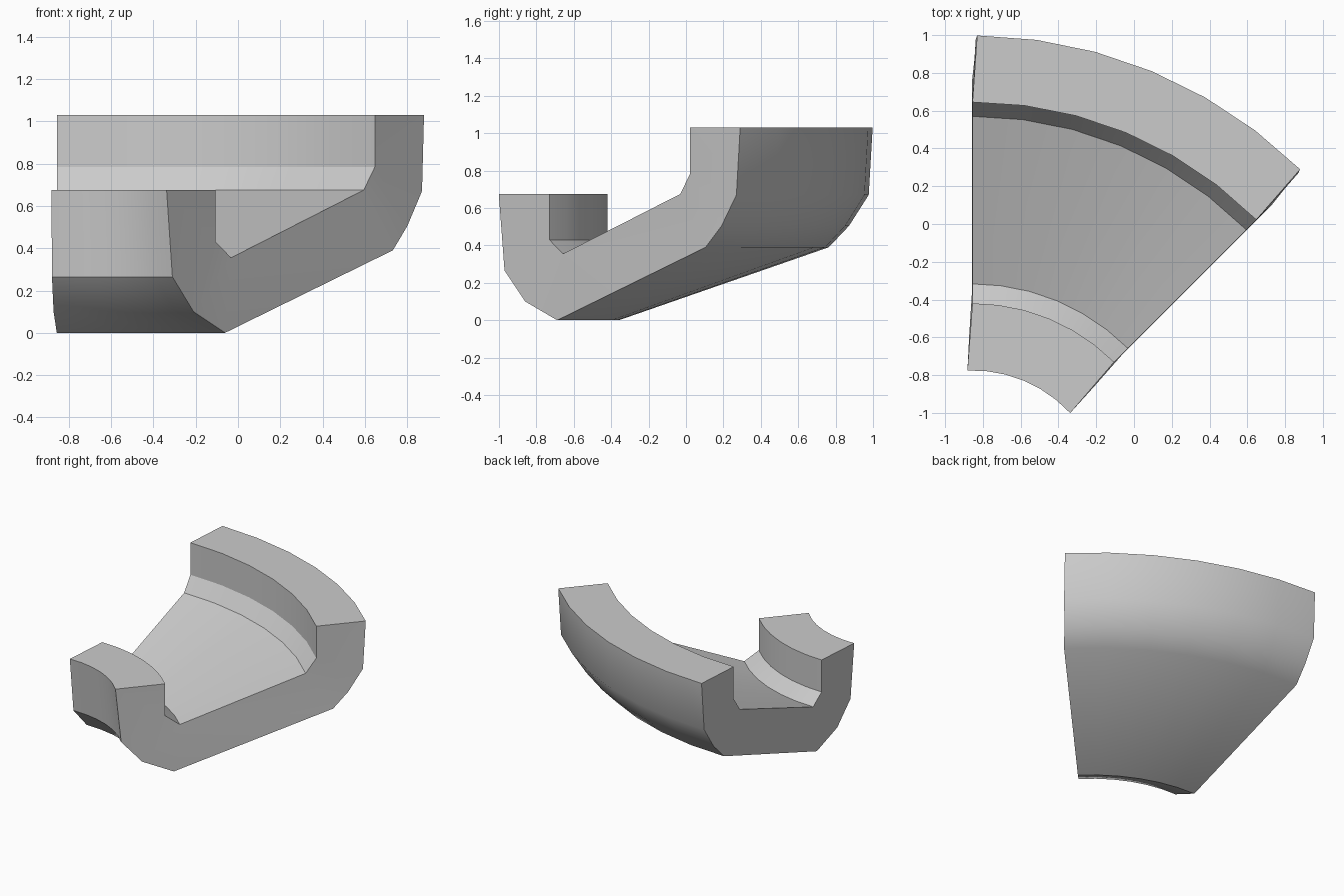
import bpy, bmesh
from math import radians, cos, sin

if "Cube" in bpy.data.objects:
    bpy.data.objects.remove(bpy.data.objects["Cube"])

# Curved channel: a U-shaped section swept about a vertical axis
CX, CY = -0.855, -1.48      # sweep centre
MID = 67.5                  # middle angle of the sweep
STEPS = 6

# Section points: radius, height, half sweep angle (ends flare slightly)
section = [
    # outer wall and underside
    (2.478, 1.03, 21.93), (2.457, 0.67, 22.1), (2.352, 0.505, 22.25),
    (2.243, 0.39, 22.55), (1.121, 0.0, 22.6), (0.895, 0.10, 23.6),
    (0.746, 0.265, 24.4), (0.705, 0.675, 24.7),
    # channel floor and inside walls
    (1.06, 0.675, 22.5), (1.06, 0.43, 22.5), (1.163, 0.355, 22.5),
    (2.05, 0.675, 22.5), (2.125, 0.785, 22.5), (2.125, 1.03, 22.5),
]

bm = bmesh.new()
rings = []
for i in range(STEPS + 1):
    t = 2 * i / STEPS - 1
    ring = []
    for r, z, half in section:
        a = radians(MID + t * half)
        ring.append(bm.verts.new((CX + r * cos(a), CY + r * sin(a), z)))
    rings.append(ring)

# Swept skin
n = len(section)
for a, b in zip(rings, rings[1:]):
    for j in range(n):
        k = (j + 1) % n
        bm.faces.new((a[j], a[k], b[k], b[j]))

# End caps
caps = [bm.faces.new(rings[0]), bm.faces.new(rings[-1])]
bm.normal_update()
bmesh.ops.recalc_face_normals(bm, faces=bm.faces)
bmesh.ops.triangulate(bm, faces=caps)

mesh = bpy.data.meshes.new("curved_channel")
bm.to_mesh(mesh)
bm.free()
obj = bpy.data.objects.new("curved_channel", mesh)
bpy.context.collection.objects.link(obj)
bpy.context.view_layer.objects.active = obj
obj.select_set(True)
bpy.ops.object.shade_smooth_by_angle(angle=radians(30))
